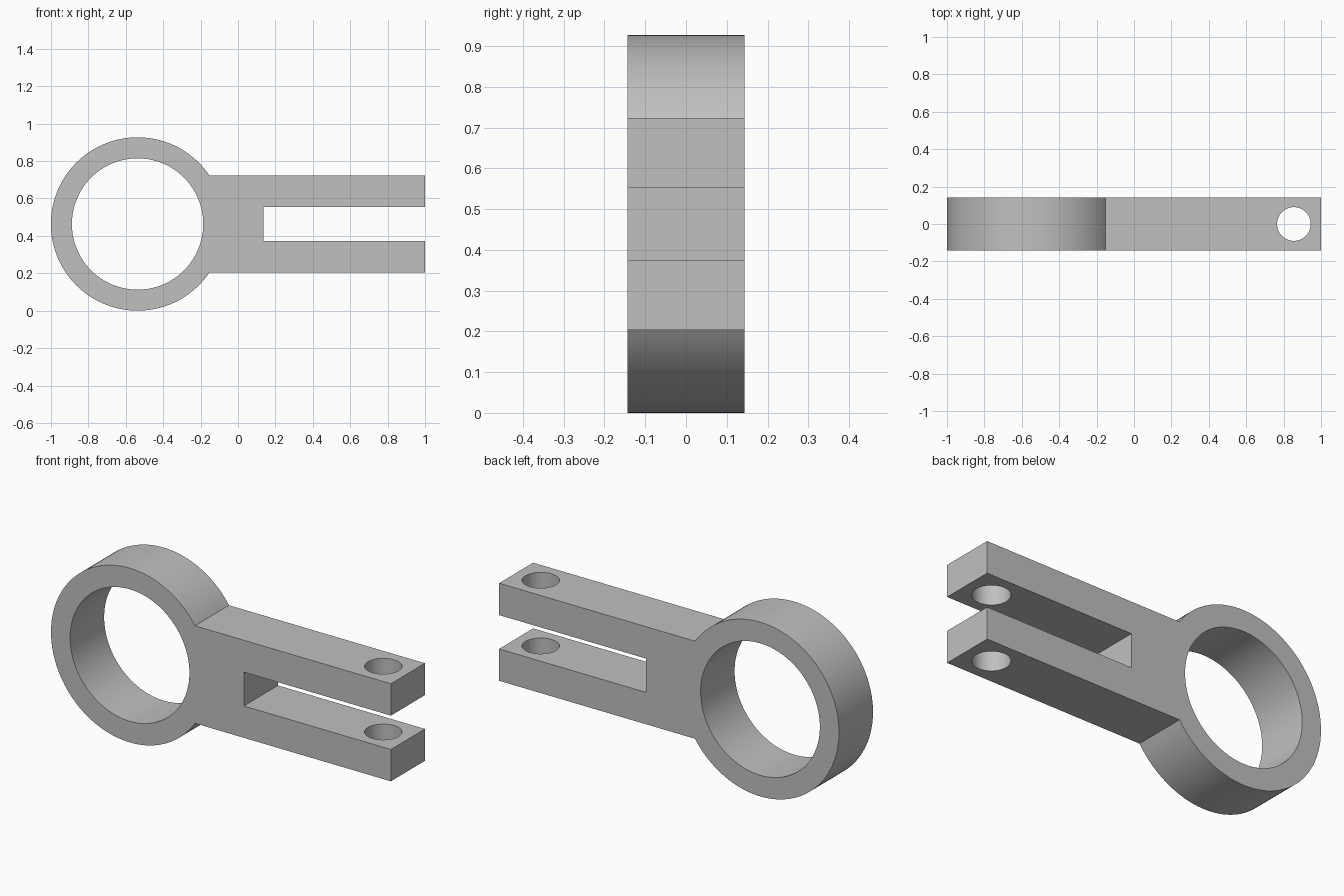
import bpy, bmesh, math
from mathutils import Vector

default = bpy.data.objects.get("Cube")
if default:
    bpy.data.objects.remove(default, do_unlink=True)

RING_X, MID_Z, RING_R, BORE_R = -0.537, 0.4635, 0.4635, 0.351
HALF_Y, ARM_HALF, SLOT_HALF, SLOT_X = 0.143, 0.2595, 0.09, 0.135
PIN_X, PIN_R = 0.855, 0.09
ARC_STEPS = 112

grey = bpy.data.materials.new("light grey")
grey.use_nodes = True
colour = (0.53, 0.53, 0.53, 1)
grey.diffuse_color = colour
grey.node_tree.nodes["Principled BSDF"].inputs["Base Color"].default_value = colour


def cutter(name, radius, depth, location, rotation=(0, 0, 0)):
    bpy.ops.mesh.primitive_cylinder_add(vertices=128, radius=radius, depth=depth,
                                        location=location, rotation=rotation)
    obj = bpy.context.object
    obj.name = name
    obj.data.materials.append(grey)
    obj.hide_render = True
    return obj


# Side profile: outer ring arc running into the forked arm
start = math.asin(ARM_HALF / RING_R)
sweep = 2 * math.pi - 2 * start
profile = []
for i in range(ARC_STEPS + 1):
    a = start + sweep * i / ARC_STEPS
    profile.append((RING_X + RING_R * math.cos(a), RING_R * math.sin(a)))
fork = [(1, -ARM_HALF), (1, -SLOT_HALF), (SLOT_X, -SLOT_HALF)]
profile += fork + [(x, -z) for x, z in reversed(fork)]

# Extrude the profile through the thickness
bm = bmesh.new()
face = bm.faces.new([bm.verts.new((x, -HALF_Y, MID_Z + z)) for x, z in profile])
extruded = bmesh.ops.extrude_face_region(bm, geom=[face])
bmesh.ops.translate(bm, vec=Vector((0, 2 * HALF_Y, 0)),
                    verts=[v for v in extruded["geom"] if isinstance(v, bmesh.types.BMVert)])
bmesh.ops.recalc_face_normals(bm, faces=bm.faces)
mesh = bpy.data.meshes.new("ring_clevis")
bm.to_mesh(mesh)
bm.free()
mesh.materials.append(grey)
clevis = bpy.data.objects.new("ring_clevis", mesh)
bpy.context.collection.objects.link(clevis)

# Ring bore and the pin hole through both prongs
cutters = [
    cutter("ring_bore_cutter", BORE_R, 1, (RING_X, 0, MID_Z), (math.pi / 2, 0, 0)),
    cutter("pin_hole_cutter", PIN_R, 2, (PIN_X, 0, MID_Z)),
]
bpy.ops.object.select_all(action="DESELECT")
clevis.select_set(True)
bpy.context.view_layer.objects.active = clevis
for c in cutters:
    mod = clevis.modifiers.new(c.name, "BOOLEAN")
    mod.operation = "DIFFERENCE"
    mod.solver = "EXACT"
    mod.object = c
    bpy.ops.object.modifier_apply(modifier=mod.name)
for c in cutters:
    bpy.data.objects.remove(c, do_unlink=True)

bpy.ops.object.shade_smooth_by_angle(angle=math.radians(30))
